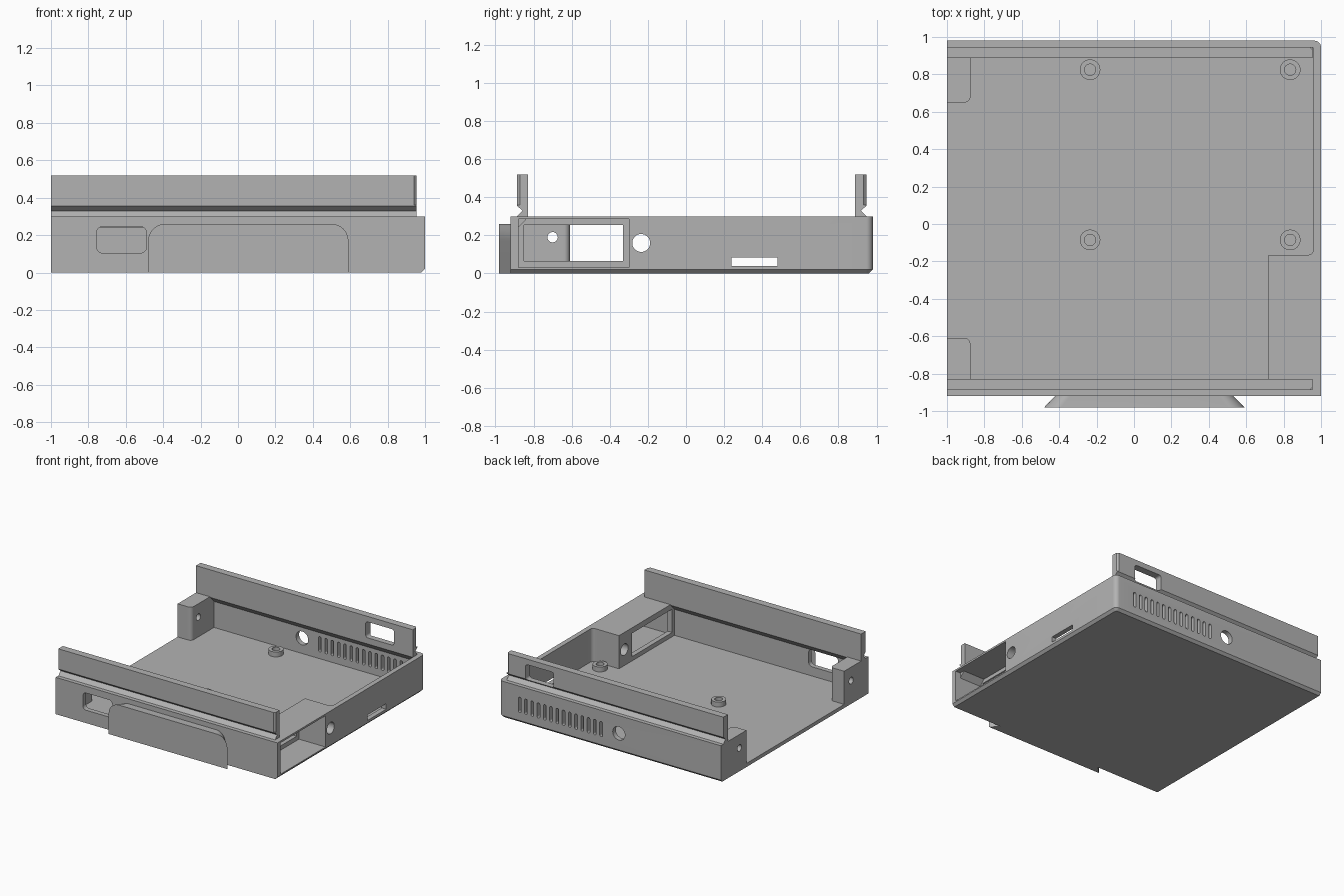
import bpy, bmesh
from math import pi, cos, sin
from mathutils import Vector, Matrix

cube = bpy.data.objects.get("Cube")
if cube:
    bpy.data.objects.remove(cube, do_unlink=True)

GREY = (0.45, 0.45, 0.45, 1)
grey = bpy.data.materials.new("plain_grey")
grey.use_nodes = True
grey.diffuse_color = GREY
grey.node_tree.nodes["Principled BSDF"].inputs["Base Color"].default_value = GREY

# Maps a flat outline plus its extrusion into the world, for each extrusion axis
AXES = {"x": lambda u, v, w: (w, u, v), "y": lambda u, v, w: (u, w, v), "z": lambda u, v, w: (u, v, w)}


def rounded(points, radii, steps=8):
    """Outline whose corners are rounded by the given radii."""
    out = []
    for i, (p, r) in enumerate(zip(points, radii)):
        p = Vector(p)
        if r == 0:
            out.append(p)
            continue
        a = (Vector(points[i - 1]) - p).normalized() * r
        b = (Vector(points[(i + 1) % len(points)]) - p).normalized() * r
        for k in range(steps + 1):
            t = k / steps * pi / 2
            out.append(p + a * (1 - sin(t)) + b * (1 - cos(t)))
    return out


def rect(u0, u1, v0, v1, r=0):
    return rounded([(u0, v0), (u1, v0), (u1, v1), (u0, v1)], [r] * 4)


def circle(u, v, r, n=32):
    return [(u + r * cos(2 * pi * k / n), v + r * sin(2 * pi * k / n)) for k in range(n)]


def prism(name, outline, axis, w0, w1):
    """Solid made by extruding an outline along an axis."""
    bm = bmesh.new()
    rings = [[bm.verts.new(AXES[axis](p[0], p[1], w)) for p in outline] for w in (w0, w1)]
    bm.faces.new(rings[0])
    bm.faces.new(rings[1][::-1])
    n = len(outline)
    for i in range(n):
        j = (i + 1) % n
        bm.faces.new((rings[0][j], rings[0][i], rings[1][i], rings[1][j]))
    bmesh.ops.recalc_face_normals(bm, faces=bm.faces)
    mesh = bpy.data.meshes.new(name)
    bm.to_mesh(mesh)
    bm.free()
    obj = bpy.data.objects.new(name, mesh)
    bpy.context.collection.objects.link(obj)
    mesh.materials.append(grey)
    return obj


def cut(obj, *cutter_args):
    """Cut a prism out of an object and discard the cutter."""
    cutter = prism("cutter", *cutter_args)
    cutter.hide_render = True
    mod = obj.modifiers.new("cut", "BOOLEAN")
    mod.operation, mod.solver, mod.object = "DIFFERENCE", "EXACT", cutter
    bpy.context.view_layer.update()
    result = bpy.data.meshes.new_from_object(obj.evaluated_get(bpy.context.evaluated_depsgraph_get()))
    obj.modifiers.clear()
    obj.data = result
    bpy.data.objects.remove(cutter, do_unlink=True)


FRONT, BACK, FLOOR, TOP = -0.92, 0.98, 0.03, 0.3

# Tray: outer block with rounded back corner and chamfered lower edges
tray = prism("tray", rounded([(-1, FRONT), (1, FRONT), (1, BACK), (-1, BACK)], [0, 0, 0.035, 0]), "z", 0, TOP)
bm = bmesh.new()
bm.from_mesh(tray.data)
lower = [e for e in bm.edges if all(v.co.z < 0.01 for v in e.verts)
         and (all(v.co.x > 0.96 for v in e.verts) or all(v.co.y > 0.94 for v in e.verts))]
bmesh.ops.bevel(bm, geom=lower, offset=0.02, segments=1, affect="EDGES")
bm.to_mesh(tray.data)
bm.free()

# Interior, leaving the walls, two end blocks and the socket housing
inside = [(-1.1, -0.61), (-0.875, -0.61), (-0.875, -0.88), (0.72, -0.88), (0.72, -0.165),
          (0.96, -0.165), (0.96, 0.94), (-0.875, 0.94), (-0.875, 0.65), (-1.1, 0.65)]
cut(tray, rounded(inside, [0, 0.03, 0, 0, 0, 0.03, 0, 0, 0.03, 0]), "z", FLOOR, 0.5)

# Socket pocket, its inner window, the round hole beside it and the side slot
cut(tray, rect(-0.88, -0.30, 0.03, 0.285), "x", 0.76, 1.1)
cut(tray, rect(-0.85, -0.33, 0.065, 0.255), "x", 0.6, 0.9)
cut(tray, circle(-0.235, 0.16, 0.047), "x", 0.6, 1.1)
cut(tray, rect(0.24, 0.48, 0.04, 0.085), "x", 0.9, 1.1)

# Screw holes in the end blocks
for y in (-0.70, 0.74):
    cut(tray, circle(y, 0.19, 0.027, 24), "x", -1.1, -0.8)

# Front window, back cable hole and vent slots
cut(tray, rect(-0.755, -0.49, 0.105, 0.245, 0.03), "y", -1, -0.86)
cut(tray, circle(-0.08, 0.155, 0.055), "y", 0.9, 1.1)
for k in range(14):
    x = 0.08 + k * 0.0565
    cut(tray, rect(x - 0.012, x + 0.012, 0.085, 0.21, 0.0115), "y", 0.9, 1.1)

# Standing rails with a V groove outside and a sloped support inside
profile = [(0.033, 0.52), (0.092, 0.52), (0.092, 0.295), (0.038, 0.24), (0.033, 0.24),
           (0.033, 0.30), (0.062, 0.33), (0.033, 0.355)]
rails = []
for name, wall, inward in (("front_rail", FRONT, 1), ("back_rail", BACK, -1)):
    rail = prism(name, [(wall + inward * d, z) for d, z in profile], "x", -1, 0.955)
    edge = wall + inward * 0.033
    corner = [(0.94, edge), (0.955, edge + inward * 0.015), (0.99, edge), (0.955, edge - inward * 0.015)]
    cut(rail, corner, "z", 0.36, 0.6)
    rails.append(rail)
cut(rails[1], rect(0.53, 0.785, 0.345, 0.475, 0.02), "y", 0.8, 1.1)

# Front plate, with ends tapering in towards the wall
plate = prism("front_plate", rounded([(-0.48, 0), (0.59, 0), (0.59, 0.26), (-0.48, 0.26)],
                                     [0, 0, 0.09, 0.09], 12), "y", -0.98, FRONT)
for v in plate.data.vertices:
    if v.co.y > -0.95:
        v.co.x = 0.055 + (v.co.x - 0.055) * 0.89

# Screw standoffs on the floor
posts = []
for x in (-0.235, 0.835):
    for y in (-0.085, 0.825):
        post = prism("standoff", circle(x, y, 0.055), "z", FLOOR - 0.005, 0.07)
        cut(post, circle(x, y, 0.03, 24), "z", FLOOR, 0.1)
        posts.append(post)

# Smooth the rounded parts and keep the edges sharp
bpy.ops.object.select_all(action="DESELECT")
for obj in [tray, plate] + rails + posts:
    obj.select_set(True)
    bpy.context.view_layer.objects.active = obj
bpy.ops.object.shade_smooth_by_angle(angle=pi / 6)
